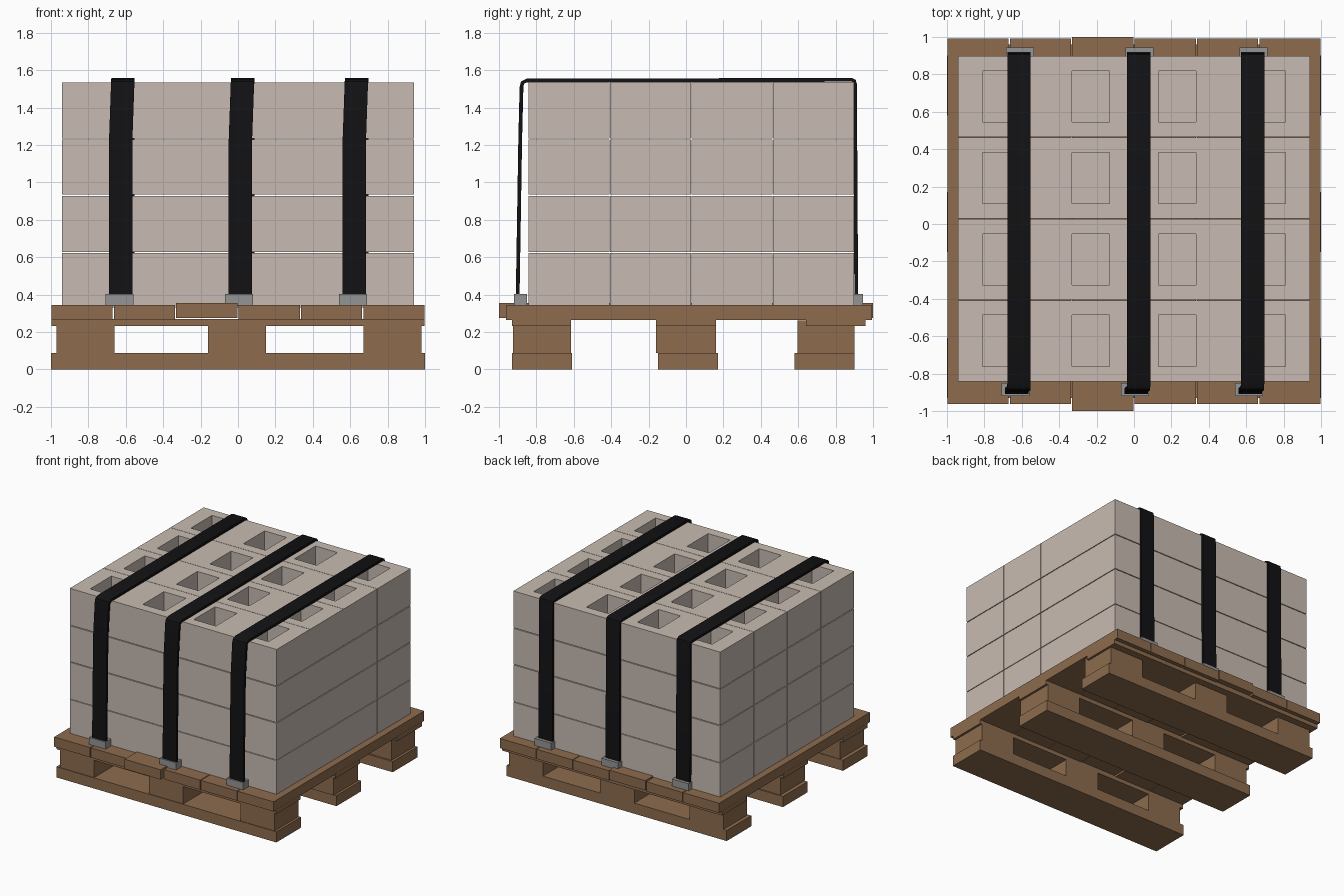
import bpy, bmesh
from mathutils import Vector

if "Cube" in bpy.data.objects:
    bpy.data.objects.remove(bpy.data.objects["Cube"])


def material(name, rgb):
    m = bpy.data.materials.new(name)
    m.diffuse_color = (*rgb, 1)
    m.use_nodes = True
    m.node_tree.nodes["Principled BSDF"].inputs["Base Color"].default_value = m.diffuse_color
    return m


WOOD = material("wood", (0.27, 0.15, 0.076))
CONCRETE = material("concrete", (0.58, 0.50, 0.445))
BLACK = material("strap_black", (0.006, 0.006, 0.007))
METAL = material("clip_grey", (0.30, 0.30, 0.30))


def finish(name, bm, mat):
    bmesh.ops.recalc_face_normals(bm, faces=bm.faces)
    me = bpy.data.meshes.new(name)
    bm.to_mesh(me)
    bm.free()
    me.materials.append(mat)
    ob = bpy.data.objects.new(name, me)
    bpy.context.collection.objects.link(ob)
    return ob


def box(name, mat, x, y, z):
    bm = bmesh.new()
    bmesh.ops.create_cube(bm, size=1)
    for v in bm.verts:
        for i, (a, b) in enumerate((x, y, z)):
            v.co[i] = (a + b) / 2 + v.co[i] * (b - a)
    return finish(name, bm, mat)


def hollow_block(name, x, y, z, holes, depth=0.29):
    """Box with square pockets sunk into its top, built on a small grid."""
    bm = bmesh.new()
    xs = sorted([*x] + [h + s for h in holes for s in (-0.1, 0.1)])
    yc = (y[0] + y[1]) / 2
    ys = [y[0], yc - 0.137, yc + 0.137, y[1]]
    grid = [[bm.verts.new((a, b, z[1])) for b in ys] for a in xs]
    pockets = []
    for i in range(len(xs) - 1):
        for j in range(3):
            f = bm.faces.new((grid[i][j], grid[i + 1][j],
                              grid[i + 1][j + 1], grid[i][j + 1]))
            if j == 1 and i % 2 == 1:
                pockets.append(f)

    # outer walls and floor
    rim = [e for e in bm.edges if e.is_boundary]
    walls = bmesh.ops.extrude_edge_only(bm, edges=rim)["geom"]
    for v in (g for g in walls if isinstance(g, bmesh.types.BMVert)):
        v.co.z = z[0]
    bmesh.ops.holes_fill(bm, edges=[e for e in bm.edges if e.is_boundary], sides=0)

    # pockets
    for f in pockets:
        res = bmesh.ops.extrude_discrete_faces  # keep each pocket separate
        geom = bmesh.ops.extrude_face_region(bm, geom=[f])["geom"]
        for v in (g for g in geom if isinstance(g, bmesh.types.BMVert)):
            v.co.z = z[1] - depth
        if f.is_valid:
            bm.faces.remove(f)
    # merge flat areas so only real edges remain
    bmesh.ops.dissolve_limit(bm, angle_limit=0.01, verts=bm.verts, edges=bm.edges)
    return finish(name, bm, CONCRETE)


def ribbon(name, x, path, width=0.125, thick=0.02):
    """Sweep a flat strap section along (y, z, x shift) points."""
    bm = bmesh.new()
    pts = [Vector(p[:2]) for p in path]
    rings = []
    for i, p in enumerate(pts):
        t = (pts[min(i + 1, len(pts) - 1)] - pts[max(i - 1, 0)]).normalized()
        n = Vector((-t.y, t.x)) * thick / 2
        cx = x + path[i][2]
        rings.append([bm.verts.new((cx + sx * width / 2, p.x + s * n.x, p.y + s * n.y))
                      for sx, s in ((-1, -1), (1, -1), (1, 1), (-1, 1))])
    for a, b in zip(rings, rings[1:]):
        for k in range(4):
            bm.faces.new((a[k], a[(k + 1) % 4], b[(k + 1) % 4], b[k]))
    bm.faces.new(rings[0])
    bm.faces.new(rings[-1])
    ob = finish(name, bm, BLACK)
    bpy.context.view_layer.objects.active = ob
    ob.select_set(True)
    bpy.ops.object.shade_smooth_by_angle(angle=0.7)
    ob.select_set(False)


# Pallet: runners, feet and bearers
runner_y = ((-0.93, -0.61), (-0.15, 0.17), (0.58, 0.90))
foot_y = ((-0.925, -0.615), (-0.16, 0.16), (0.595, 0.90))
bearer_y = ((-0.93, -0.615), (-0.16, 0.16), (0.64, 0.96))
foot_x = ((-0.97, -0.66), (-0.16, 0.15), (0.67, 0.98))
for r, f, b in zip(runner_y, foot_y, bearer_y):
    box("pallet_runner", WOOD, (-1, 1), r, (0, 0.087))
    box("pallet_bearer", WOOD, (-0.998, 0.998), b, (0.232, 0.27))
    for fx in foot_x:
        box("pallet_foot", WOOD, fx, f, (0.087, 0.262))

# Pallet: deck boards, one sitting slightly proud
for i in range(6):
    x0 = -1 + i / 3
    proud = i == 2
    y = (-1, 1) if proud else (-0.962, 0.993)
    z = (0.275, 0.355) if proud else (0.265, 0.345)
    box("deck_board", WOOD, (x0 + 0.003, x0 + 1 / 3 - 0.003), y, z)

# Concrete blocks: four layers of two by four
for z in ((0.33, 0.622), (0.627, 0.928), (0.934, 1.228), (1.234, 1.535)):
    for row in range(4):
        y0 = -0.842 + row * 0.4355
        for s in (-1, 1):
            x = sorted((s * 0.001, s * 0.94))
            hollow_block("concrete_block", x, (y0 + 0.001, y0 + 0.4335), z,
                         [s * 0.232, s * 0.71])

# Straps and their clips
path = [(-0.90, 0.36, 0), (-0.886, 1.23, 0), (-0.879, 1.51, 0.01), (-0.874, 1.533, 0.011),
        (-0.852, 1.544, 0.012), (0.885, 1.548, 0.012), (0.899, 1.542, 0.012),
        (0.903, 1.525, 0.012), (0.91, 0.36, 0.012)]
for x in (-0.627, 0.013, 0.622):
    ribbon("strap", x, path)
    box("front_clip", METAL, (x - 0.082, x + 0.068), (-0.92, -0.85), (0.34, 0.403))
    box("back_clip", METAL, (x - 0.058, x + 0.092), (0.892, 0.945), (0.34, 0.403))
